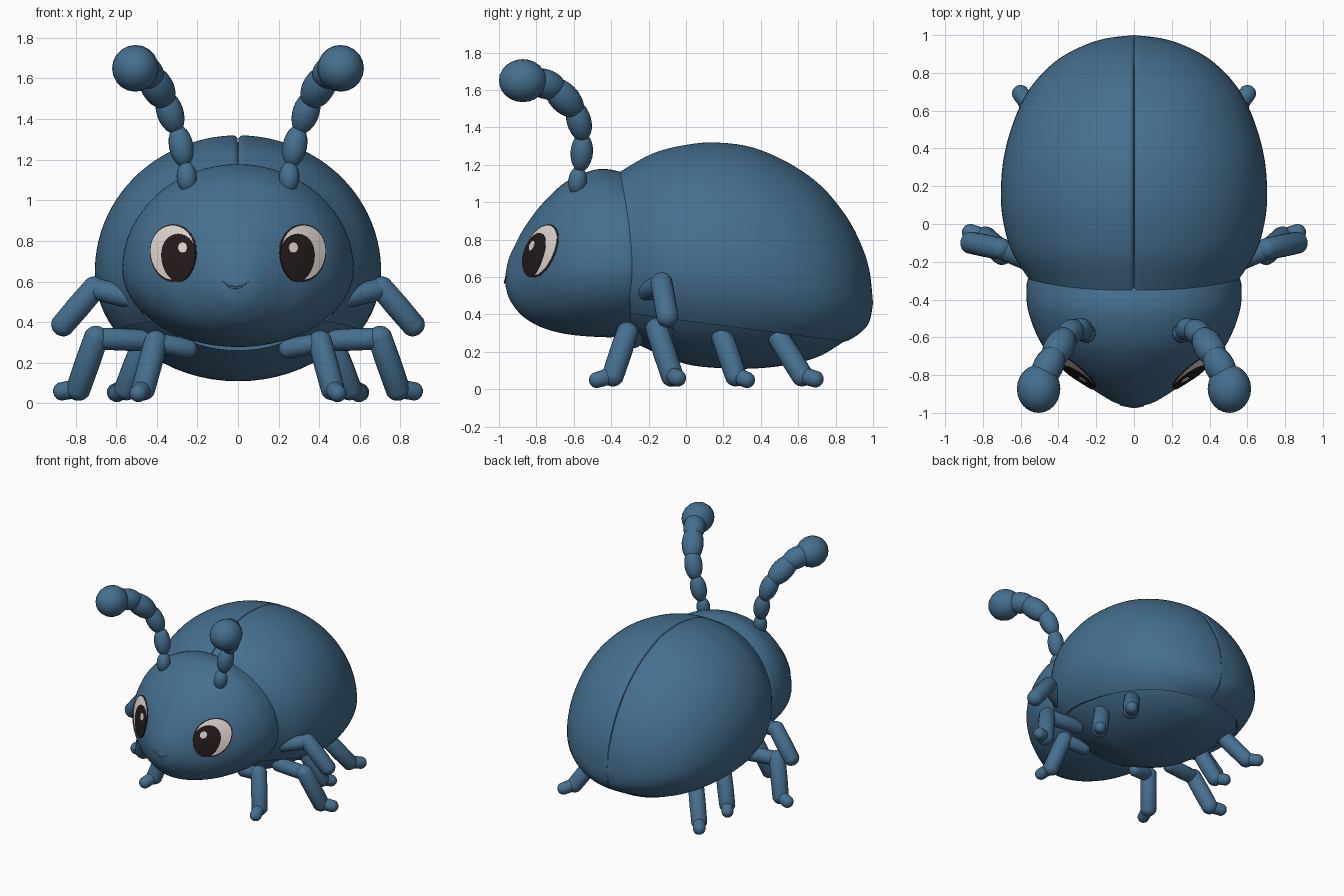
import bpy, bmesh, math
from mathutils import Vector, Matrix
from mathutils.bvhtree import BVHTree

if "Cube" in bpy.data.objects:
    bpy.data.objects.remove(bpy.data.objects["Cube"])


def material(name, rgb):
    m = bpy.data.materials.new(name)
    m.diffuse_color = (*rgb, 1)
    m.use_nodes = True
    m.node_tree.nodes["Principled BSDF"].inputs["Base Color"].default_value = m.diffuse_color
    return m


BLUE = material("beetle blue", (0.06, 0.16, 0.275))
WHITE = material("eye white", (0.74, 0.67, 0.64))
DARK = material("dark brown", (0.018, 0.011, 0.011))


def finish(name, bm, mat, angle=50):
    bmesh.ops.recalc_face_normals(bm, faces=bm.faces)
    me = bpy.data.meshes.new(name)
    bm.to_mesh(me)
    bm.free()
    me.materials.append(mat)
    ob = bpy.data.objects.new(name, me)
    bpy.context.collection.objects.link(ob)
    bpy.ops.object.select_all(action='DESELECT')
    ob.select_set(True)
    bpy.context.view_layer.objects.active = ob
    bpy.ops.object.shade_smooth_by_angle(angle=math.radians(angle))
    return ob


def smooth_rows(rows, sub=5):
    """Catmull-Rom interpolation of a table of profile rows."""
    out = []
    for i in range(len(rows) - 1):
        p0, p1 = rows[max(i - 1, 0)], rows[i]
        p2, p3 = rows[i + 1], rows[min(i + 2, len(rows) - 1)]
        for k in range(sub):
            t = k / sub
            out.append([0.5 * (2 * b + (c - a) * t + (2 * a - 5 * b + 4 * c - d) * t * t
                               + (3 * b - a - 3 * c + d) * t ** 3)
                        for a, b, c, d in zip(p0, p1, p2, p3)])
    return out + [list(rows[-1])]


def loft(name, rows, section, mat):
    """Skin closed cross-sections, one for each profile row."""
    bm = bmesh.new()
    rings = [[bm.verts.new(p) for p in section(r)] for r in smooth_rows(rows)]
    n = len(rings[0])
    for a, b in zip(rings, rings[1:]):
        for j in range(n):
            bm.faces.new((a[j], a[(j + 1) % n], b[(j + 1) % n], b[j]))
    bm.faces.new(rings[0])
    bm.faces.new(rings[-1])
    bmesh.ops.remove_doubles(bm, verts=bm.verts, dist=0.0004)
    return finish(name, bm, mat)


def oval(row):
    y, w, zt, zc, zb = row
    pts = []
    for j in range(64):
        a = 2 * math.pi * j / 64
        c = math.cos(a)
        pts.append((w * math.sin(a), y, zc + c * (zt - zc if c > 0 else zc - zb)))
    return pts


# Profile rows: y, half width, top z, widest z, bottom z
BODY = [(-.30, .55, 1.165, .66, .26), (-.15, .645, 1.26, .66, .19),
        (0, .69, 1.305, .66, .135), (.15, .705, 1.32, .65, .115),
        (.35, .69, 1.295, .62, .11), (.55, .635, 1.21, .58, .13),
        (.72, .55, 1.09, .54, .175), (.85, .43, .935, .51, .25),
        (.93, .30, .79, .49, .30), (.98, .16, .64, .47, .36), (1.0, 0, .46, .46, .46)]
HEAD = [(-.97, 0, .58, .58, .58), (-.95, .09, .69, .585, .495), (-.91, .165, .78, .595, .43),
        (-.86, .24, .87, .605, .38), (-.77, .37, .99, .625, .33), (-.64, .487, 1.11, .645, .295),
        (-.48, .555, 1.175, .66, .28), (-.36, .57, 1.165, .665, .28),
        (-.28, .555, 1.13, .665, .30), (-.22, .48, 1.03, .66, .36)]

# Belly, slightly inside the wing cases
belly = [(y * (.985 if y > 0 else 1), w * .94, zc + (zt - zc) * .95, zc, zb)
         for y, w, zt, zc, zb in BODY]
loft("belly", belly, oval, BLUE)

# Head
head = loft("head", HEAD, oval, BLUE)
tree = BVHTree.FromPolygons([v.co for v in head.data.vertices],
                            [tuple(p.vertices) for p in head.data.polygons])


# Wing cases: two half shells with a seam and a lower rim
def wing_section(side):
    def section(row):
        y, w, zt, zc, zb = row
        edge = .365 - .13 * y
        cos_end = (edge - zc) / max(zc - zb, 1e-4)
        end = math.acos(max(-1, min(0, cos_end)))
        fade = max(0, 1 - (y + .30) / .4)
        outer, inner = [], []
        for j in range(41):
            t = end * (j / 40) ** 1.5
            c, s = math.cos(t), math.sin(t)
            # the lower flank is slightly fuller than the belly
            x = w * (s if c > 0 else s ** .9)
            z = zc + c * (zt - zc if c > 0 else zc - zb)
            dip = .014 * math.exp(-(x / .011) ** 2) * min(1, w / .3) * max(0, c)
            yy = y - .05 * max(0, c) * fade
            gap = .003 * min(1, w / .25)
            outer.append((side * max(x, gap), yy, z - dip))
            inner.append((side * max(x * .96, gap), yy, zc + (z - zc) * .96 - dip))
        return outer + inner[::-1]
    return section


for side, label in ((1, "right"), (-1, "left")):
    loft(label + "_wing_case", BODY, wing_section(side), BLUE)


def project(x, z, lift):
    hit, normal, _, _ = tree.ray_cast(Vector((x, -2, z)), Vector((0, 1, 0)))
    if normal.y > 0:
        normal = -normal
    return hit + normal * lift


def plate(name, cx, cz, rx, rz, egg, lift, mat):
    """Thin egg-shaped plate that follows the face of the head."""
    bm = bmesh.new()
    n, rings = 40, []
    for f, h in [(k / 6, lift) for k in range(1, 7)] + [(1, -.002)]:
        ring = []
        for j in range(n):
            a = 2 * math.pi * j / n
            x = cx + f * rx * math.cos(a) * (1 + egg * math.sin(a))
            ring.append(bm.verts.new(project(x, cz + f * rz * math.sin(a), h)))
        rings.append(ring)
    bm.faces.new(rings[0])
    for a, b in zip(rings, rings[1:]):
        for j in range(n):
            bm.faces.new((a[j], a[(j + 1) % n], b[(j + 1) % n], b[j]))
    finish(name, bm, mat)


# Eyes: outline, white, pupil and glint
for s, label in ((1, "right"), (-1, "left")):
    plate(label + "_eye_outline", s * .318, .74, .115, .142, .06, .002, DARK)
    plate(label + "_eye_white", s * .320, .742, .107, .132, .06, .005, WHITE)
    plate(label + "_pupil", s * .290, .716, .083, .117, .12, .0075, DARK)
    plate(label + "_eye_glint", s * .268, .765, .022, .025, 0, .0095, WHITE)

# Mouth: a thin smiling ridge
bm = bmesh.new()
strip = []
for k in range(17):
    u = k / 8 - 1
    x, z, h = -.012 + .065 * u, .570 + .03 * u * u, .007 * (1 - .7 * u * u)
    strip.append([bm.verts.new(project(x, z + d, l))
                  for d, l in ((h, -.002), (h * .6, .006), (-h * .6, .006), (-h, -.002))])
for a, b in zip(strip, strip[1:]):
    for j in range(3):
        bm.faces.new((a[j], a[j + 1], b[j + 1], b[j]))
finish("mouth", bm, BLUE, 30)


def segment(bm, p, q, r, capsule):
    """Ellipsoid from p to q, or a capsule with its end centres at p and q."""
    p, q = Vector(p), Vector(q)
    length = (q - p).length
    rot = (q - p).to_track_quat('Z', 'Y').to_matrix().to_4x4()
    move = Matrix.Translation((p + q) / 2) @ rot
    for v in bmesh.ops.create_uvsphere(bm, u_segments=20, v_segments=12, radius=1)['verts']:
        x, y, z = v.co
        if capsule:
            z = z * r + (0 if abs(z) < 1e-4 else math.copysign(length / 2, z))
        else:
            z *= length / 2
        v.co = move @ Vector((x * r, y * r, z))


# Limbs: joint points and a radius for each segment
LIMBS = {
    "front_leg": ([(.25, -.28, .27), (.405, -.315, .30), (.465, -.39, .075), (.49, -.475, .05)],
                  (.05, .06, .044)),
    "second_leg": ([(.45, -.12, .31), (.70, -.155, .32), (.785, -.075, .075), (.865, -.045, .06)],
                   (.055, .062, .046)),
    "third_leg": ([(.38, .15, .28), (.47, .195, .28), (.55, .265, .075), (.595, .325, .05)],
                  (.05, .06, .044)),
    "rear_leg": ([(.33, .44, .28), (.44, .50, .27), (.55, .62, .075), (.60, .69, .055)],
                 (.05, .06, .046)),
    "arm": ([(.52, -.21, .52), (.71, -.13, .565), (.86, -.10, .39)], (.055, .06)),
}
ANTENNA = [((.25, -.59, 1.04), (.255, -.57, 1.19), .05),
           ((.26, -.565, 1.165), (.30, -.55, 1.37), .06),
           ((.30, -.545, 1.33), (.37, -.60, 1.54), .066),
           ((.345, -.565, 1.47), (.45, -.74, 1.645), .08),
           ((.40, -.65, 1.60), (.51, -.86, 1.665), .08),
           ((.505, -.745, 1.65), (.505, -1.0, 1.65), .115)]

for s, label in ((1, "right"), (-1, "left")):
    def flip(p):
        return (s * p[0], p[1], p[2])
    for name, (pts, radii) in LIMBS.items():
        bm = bmesh.new()
        for p, q, r in zip(pts, pts[1:], radii):
            segment(bm, flip(p), flip(q), r, True)
        finish(label + "_" + name, bm, BLUE)
    # Antenna of bead-like segments with a ball tip
    bm = bmesh.new()
    for p, q, r in ANTENNA:
        segment(bm, flip(p), flip(q), r, False)
    finish(label + "_antenna", bm, BLUE)
